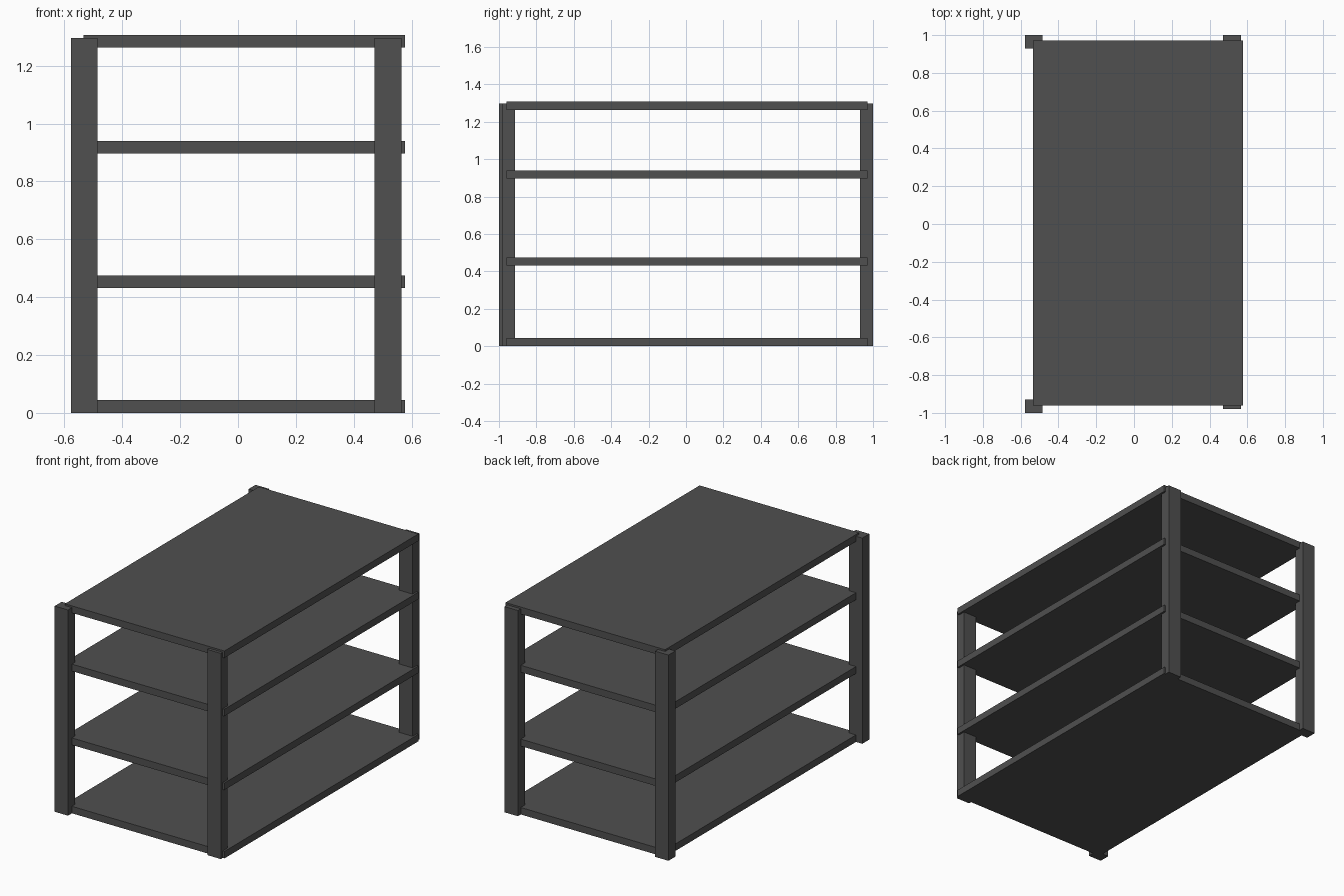
import bpy
import bmesh

if "Cube" in bpy.data.objects:
    bpy.data.objects.remove(bpy.data.objects["Cube"])

dark = bpy.data.materials.new("dark_grey")
dark.diffuse_color = (0.08, 0.08, 0.08, 1)
dark.use_nodes = True
dark.node_tree.nodes["Principled BSDF"].inputs["Base Color"].default_value = dark.diffuse_color


def box(name, x, y, z):
    """Box spanning the given (min, max) ranges."""
    bm = bmesh.new()
    bmesh.ops.create_cube(bm, size=1)
    for v in bm.verts:
        v.co = [r[1] if c > 0 else r[0] for c, r in zip(v.co, (x, y, z))]
    mesh = bpy.data.meshes.new(name)
    bm.to_mesh(mesh)
    bm.free()
    mesh.materials.append(dark)
    obj = bpy.data.objects.new(name, mesh)
    bpy.context.collection.objects.link(obj)
    return obj


# Shelf boards
SHELF_X, SHELF_Y, THICK = (-0.534, 0.578), (-0.961, 0.971), 0.044
for name, z in (("bottom_shelf", 0), ("lower_shelf", 0.431),
                ("upper_shelf", 0.896), ("top_shelf", 1.263)):
    box(name, SHELF_X, SHELF_Y, (z, z + THICK))

# Corner posts, slightly offset from the boards
LEFT, RIGHT, POST_Z = (-0.578, -0.485), (0.472, 0.566), (0, 1.296)
for name, x, y in (("front_left_post", LEFT, (-1.0, -0.93)),
                   ("front_right_post", RIGHT, (-0.98, -0.914)),
                   ("back_left_post", LEFT, (0.93, 1.0)),
                   ("back_right_post", RIGHT, (0.93, 1.0))):
    box(name, x, y, POST_Z)
